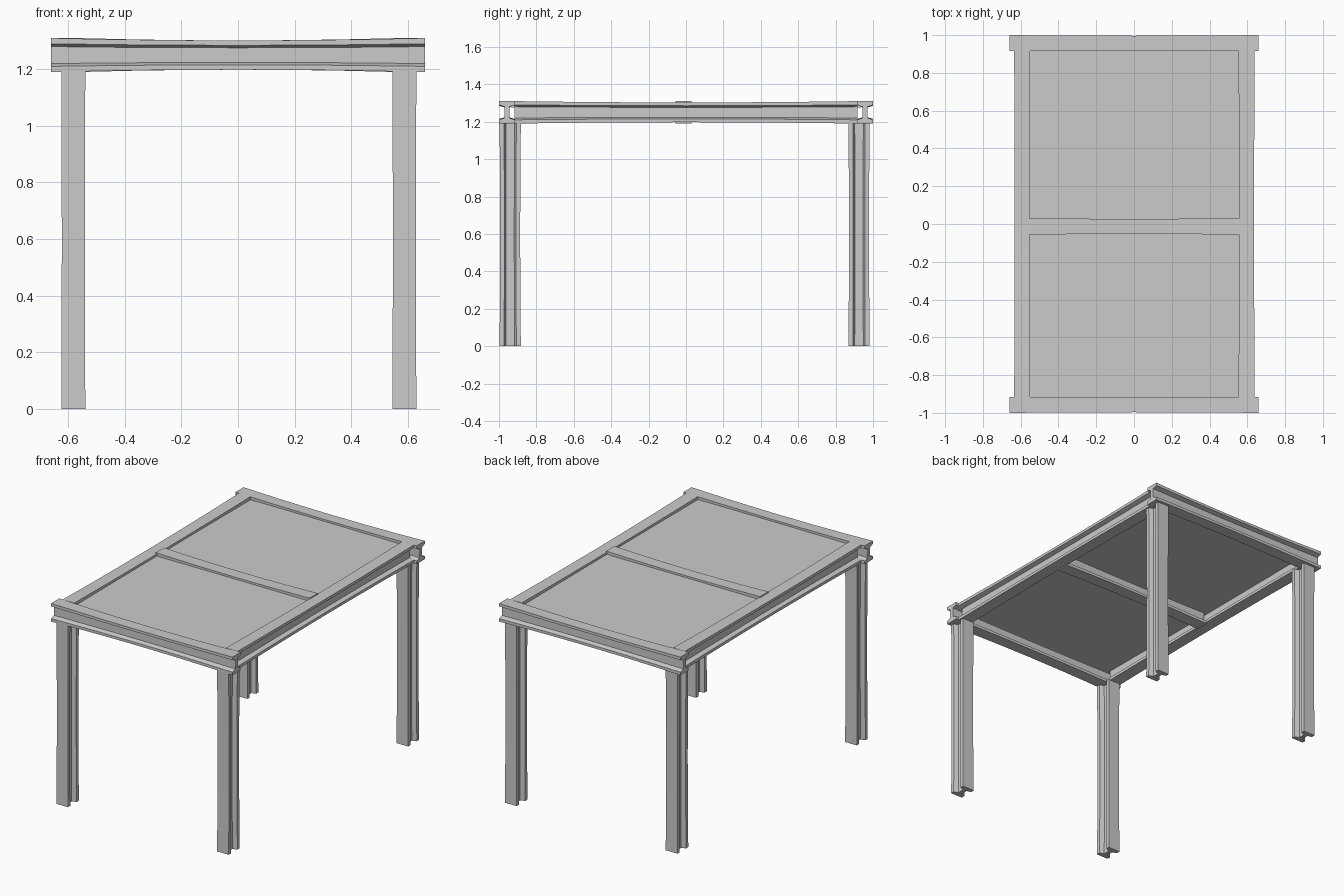
import bpy, bmesh
from mathutils import Vector

if "Cube" in bpy.data.objects:
    bpy.data.objects.remove(bpy.data.objects["Cube"])

SEGMENTS = 6


def i_profile(w, h, flange, slope, web):
    """I-beam outline: w, h are half sizes."""
    q = [(w, h), (w, h - flange), (web, h - flange - slope)]
    right = q + [(x, -y) for x, y in reversed(q)]
    return right + [(-x, y) for x, y in reversed(right)]


def place(axis, w, h, s):
    return {"X": (s, w, h), "Y": (w, s, h), "Z": (w, h, s)}[axis]


def beam(name, axis, center, length, profile, waist_w, waist_h):
    """Sweep an I profile along an axis, pinching it slightly at mid length."""
    bm = bmesh.new()
    rings = []
    for i in range(SEGMENTS + 1):
        u = 2 * i / SEGMENTS - 1
        kw = 1 - waist_w * (1 - u * u)
        kh = 1 - waist_h * (1 - u * u)
        rings.append([bm.verts.new(Vector(center) + Vector(
            place(axis, x * kw, y * kh, u * length / 2))) for x, y in profile])
    n = len(profile)
    for a, b in zip(rings, rings[1:]):
        for j in range(n):
            k = (j + 1) % n
            bm.faces.new((a[j], a[k], b[k], b[j]))
    # Caps: two flanges and the web
    for r in (rings[0], rings[-1]):
        bm.faces.new([r[j] for j in (0, 1, 2, 9, 10, 11)])
        bm.faces.new([r[j] for j in (2, 3, 8, 9)])
        bm.faces.new([r[j] for j in (3, 4, 5, 6, 7, 8)])
    finish(name, bm)


def box(name, lo, hi):
    bm = bmesh.new()
    bmesh.ops.create_cube(bm, size=1)
    for v in bm.verts:
        v.co = [a + (c + 0.5) * (b - a) for a, b, c in zip(lo, hi, v.co)]
    finish(name, bm)


def finish(name, bm):
    bmesh.ops.recalc_face_normals(bm, faces=bm.faces)
    me = bpy.data.meshes.new(name)
    bm.to_mesh(me)
    bm.free()
    bpy.context.collection.objects.link(bpy.data.objects.new(name, me))


rail = i_profile(0.0425, 0.06, 0.02, 0.01, 0.013)
post = i_profile(0.0425, 0.057, 0.024, 0.01, 0.013)

# End rails, front and back
for side, y in (("front", -0.9575), ("back", 0.9575)):
    beam(side + "_rail", "X", (0, y, 1.25), 1.32, rail, 0.08, 0.14)

# Side rails and the cross rail between them
for side, x in (("left", -0.592), ("right", 0.596)):
    beam(side + "_rail", "Y", (x, 0, 1.25), 1.835, rail, 0.06, 0.12)
beam("middle_rail", "X", (0, -0.013, 1.25), 1.12, rail, 0.05, 0.14)

# Four I-beam legs
for fb, y in (("front", -0.94), ("back", 0.925)):
    for lr, x in (("left", -0.582), ("right", 0.588)):
        beam(f"{fb}_{lr}_leg", "Z", (x, y, 0.596), 1.192, post, 0.04, 0.06)

# Recessed top panels, tucked under the rail flanges
box("front_panel", (-0.575, -0.935, 1.276), (0.58, -0.03, 1.289))
box("back_panel", (-0.575, 0.005, 1.276), (0.58, 0.935, 1.289))
